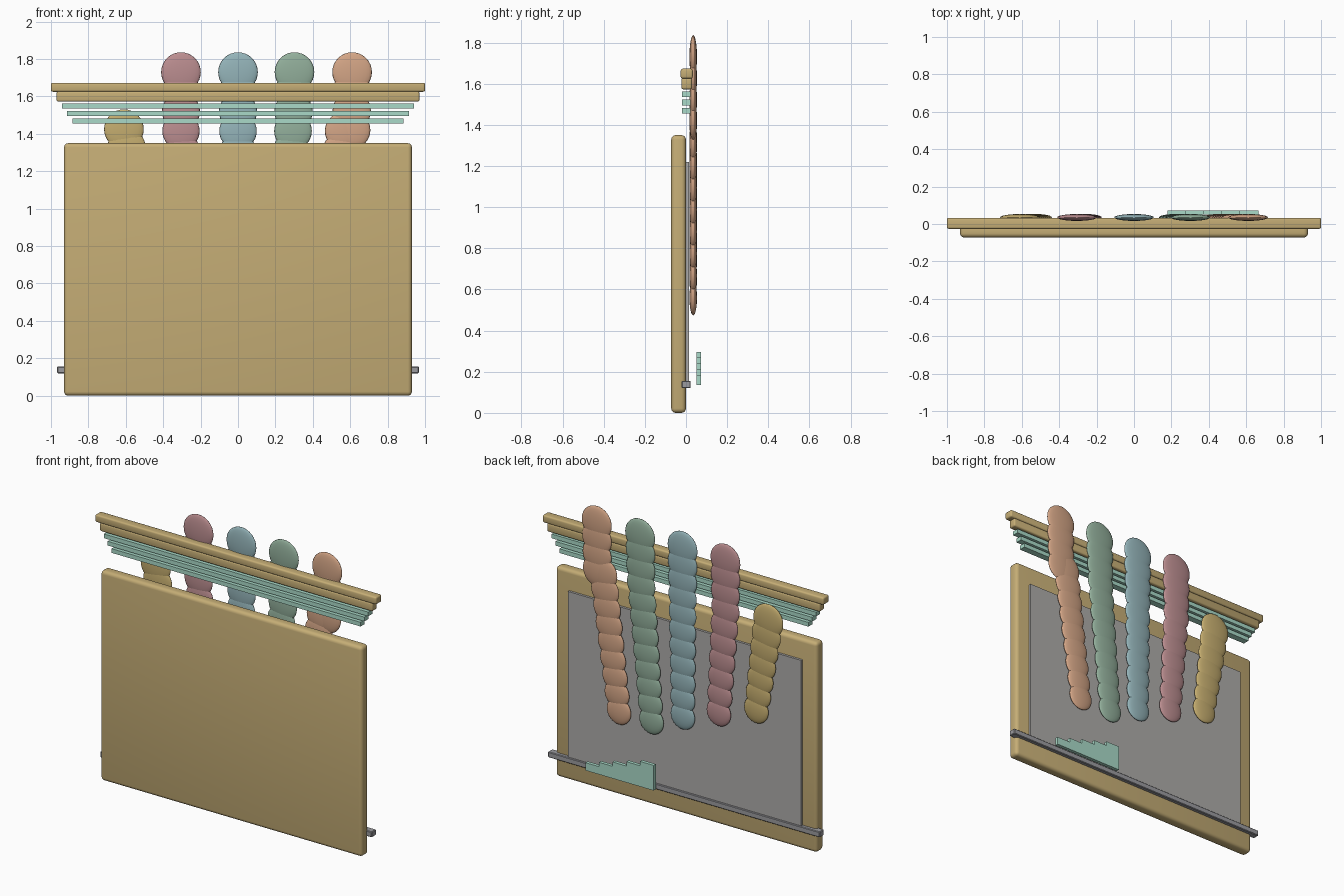
import bpy, bmesh
from mathutils import Vector, Matrix

if "Cube" in bpy.data.objects:
    bpy.data.objects.remove(bpy.data.objects["Cube"])

def material(name, rgb):
    m = bpy.data.materials.new(name)
    m.diffuse_color = (*rgb, 1)
    m.use_nodes = True
    m.node_tree.nodes["Principled BSDF"].inputs["Base Color"].default_value = m.diffuse_color
    return m

TAN = material("tan", (0.56, 0.42, 0.18))
MINT = material("mint", (0.40, 0.70, 0.58))
GREY = material("panel_grey", (0.42, 0.41, 0.40))
STEEL = material("rail_grey", (0.33, 0.33, 0.35))

def finish(name, bm, mat):
    me = bpy.data.meshes.new(name)
    bm.to_mesh(me)
    bm.free()
    ob = bpy.data.objects.new(name, me)
    bpy.context.collection.objects.link(ob)
    me.materials.append(mat)
    return ob

def box(name, x, y, z, mat, bevel=0, segments=3):
    """Box from (min, max) pairs, with optional rounded edges."""
    bm = bmesh.new()
    size = (x[1] - x[0], y[1] - y[0], z[1] - z[0])
    mid = ((x[0] + x[1]) / 2, (y[0] + y[1]) / 2, (z[0] + z[1]) / 2)
    bmesh.ops.create_cube(bm, size=1, matrix=Matrix.Translation(mid) @ Matrix.Diagonal((*size, 1)))
    if bevel:
        bmesh.ops.bevel(bm, geom=bm.edges[:], offset=bevel, segments=segments,
                        profile=0.5, affect='EDGES')
    ob = finish(name, bm, mat)
    if bevel:
        for p in ob.data.polygons:
            p.use_smooth = True
        ob.data.set_sharp_from_angle(angle=0.6)
    return ob

# framed board, raised back panel and ledge rail
box("board", (-0.93, 0.93), (-0.072, 0.0), (0.0, 1.35), TAN, 0.022, 4)
box("back_panel", (-0.83, 0.83), (-0.01, 0.015), (0.13, 1.22), GREY)
box("ledge_rail", (-0.967, 0.967), (-0.022, 0.023), (0.12, 0.156), STEEL, 0.004, 1)

# stepped cornice above the board
box("cornice_top", (-1.0, 1.0), (-0.026, 0.033), (1.625, 1.673), TAN, 0.01)
box("cornice_lower", (-0.97, 0.97), (-0.022, 0.029), (1.572, 1.627), TAN, 0.01)
for i in range(3):
    w, z = 0.94 - 0.027 * i, 1.535 - 0.04 * i
    box(f"cornice_slat_{i + 1}", (-w, w), (-0.02, 0.022), (z, z + 0.027), MINT)

# stair of small bars near the ledge
for i in range(5):
    x = 0.18 + 0.097 * i
    box(f"step_bar_{i + 1}", (x, x + 0.097), (0.05, 0.072), (0.135, 0.297 - 0.028 * i), MINT)

# beaded strands: flattened spheres, vertical at the top then fanning inward
def strand(name, points, rgb):
    bm = bmesh.new()
    total = points[0][1] - points[-1][1]
    for (x0, z0), (x1, z1) in zip(points, points[1:]):
        n = max(1, round((z0 - z1) / 0.105))
        for k in range(n + 1):
            t = k / n
            x, z = x0 + (x1 - x0) * t, z0 + (z1 - z0) * t
            r = 0.106 - 0.02 * (points[0][1] - z) / total
            bmesh.ops.create_uvsphere(
                bm, u_segments=24, v_segments=16, radius=1,
                matrix=Matrix.Translation((x, 0.035, z)) @ Matrix.Diagonal((r, 0.0185, r, 1)))
    bmesh.ops.remove_doubles(bm, verts=bm.verts[:], dist=1e-5)
    for f in bm.faces:
        f.smooth = True
    finish(name, bm, material(name, rgb))

strand("yellow_strand", [(-0.61, 1.425), (-0.525, 0.83)], (0.56, 0.42, 0.16))
strand("pink_strand", [(-0.305, 1.73), (-0.305, 1.415), (-0.258, 0.74)], (0.50, 0.27, 0.28))
strand("blue_strand", [(0.0, 1.73), (0.0, 1.415), (-0.002, 0.65)], (0.30, 0.46, 0.49))
strand("green_strand", [(0.302, 1.73), (0.294, 1.415), (0.22, 0.56)], (0.29, 0.43, 0.33))
strand("orange_strand", [(0.61, 1.73), (0.607, 1.42), (0.565, 1.415), (0.452, 0.56)], (0.66, 0.38, 0.24))
